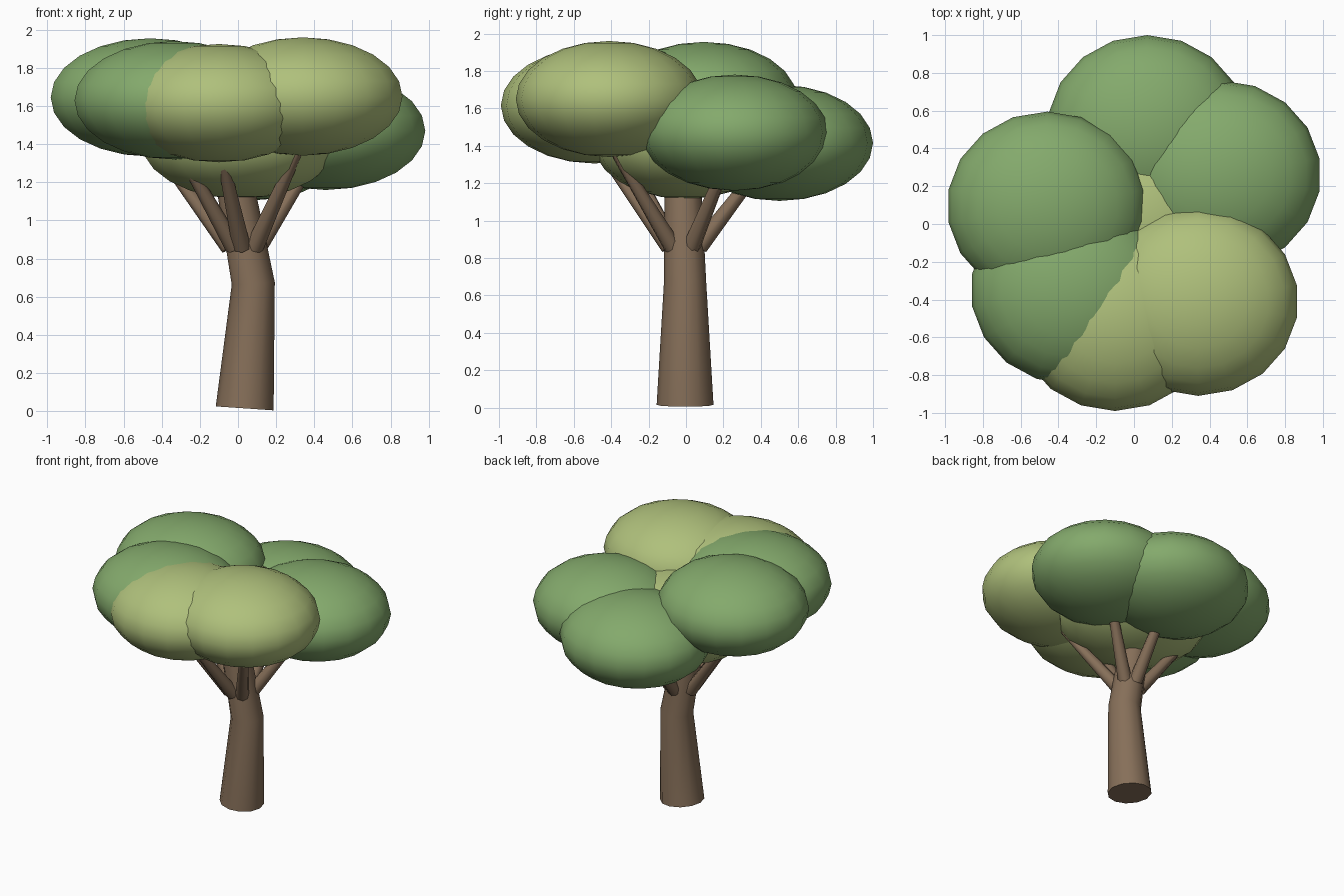
import bpy, bmesh, math
from mathutils import Vector

if "Cube" in bpy.data.objects:
    bpy.data.objects.remove(bpy.data.objects["Cube"])


def material(name, rgb):
    m = bpy.data.materials.new(name)
    m.diffuse_color = (*rgb, 1)
    m.use_nodes = True
    m.node_tree.nodes["Principled BSDF"].inputs["Base Color"].default_value = m.diffuse_color
    return m


BARK = material("bark", (0.24, 0.16, 0.10))
GREEN = material("leaf_green", (0.23, 0.40, 0.15))
LIME = material("leaf_lime", (0.43, 0.53, 0.20))


def finish(name, bm, mat, angle):
    bmesh.ops.recalc_face_normals(bm, faces=bm.faces)
    me = bpy.data.meshes.new(name)
    bm.to_mesh(me)
    bm.free()
    me.materials.append(mat)
    ob = bpy.data.objects.new(name, me)
    bpy.context.collection.objects.link(ob)
    bpy.ops.object.select_all(action='DESELECT')
    ob.select_set(True)
    bpy.context.view_layer.objects.active = ob
    bpy.ops.object.shade_smooth_by_angle(angle=math.radians(angle))
    return ob


def tapered_tube(name, points, radii, sides):
    """Capped tube through points, rings square to the path."""
    pts = [Vector(p) for p in points]
    bm = bmesh.new()
    rings = []
    for i, p in enumerate(pts):
        t = (pts[min(i + 1, len(pts) - 1)] - pts[max(i - 1, 0)]).normalized()
        u = Vector((0, 1, 0)).cross(t).normalized()
        v = t.cross(u)
        rings.append([bm.verts.new(p + radii[i] * (u * math.cos(a) + v * math.sin(a)))
                      for a in (2 * math.pi * k / sides for k in range(sides))])
    for a, b in zip(rings, rings[1:]):
        for k in range(sides):
            n = (k + 1) % sides
            bm.faces.new((a[k], a[n], b[n], b[k]))
    bm.faces.new(rings[0])
    bm.faces.new(rings[-1])
    return finish(name, bm, BARK, 50)


def foliage(name, centre, mat):
    bm = bmesh.new()
    bmesh.ops.create_uvsphere(bm, u_segments=18, v_segments=12, radius=1)
    bmesh.ops.scale(bm, vec=(0.53, 0.50, 0.31), verts=bm.verts)
    bmesh.ops.translate(bm, vec=centre, verts=bm.verts)
    return finish(name, bm, mat, 60)


# Bent trunk
tapered_tube("trunk", [(0.035, -0.005, 0.015), (0.08, -0.005, 0.67), (-0.04, -0.02, 1.32)],
             [0.152, 0.113, 0.095], 12)

# Outer foliage clumps, each carried by its own branch
clumps = [
    ("back", (0.07, 0.50, 1.415), GREEN),
    ("right", (0.46, 0.26, 1.47), GREEN),
    ("front_right", (0.34, -0.41, 1.65), LIME),
    ("front", (-0.10, -0.49, 1.615), LIME),
    ("front_left", (-0.335, -0.35, 1.63), GREEN),
    ("left", (-0.46, 0.095, 1.645), GREEN),
]
fork = Vector((0.035, -0.01, 0.86))
for name, c, mat in clumps:
    foliage("foliage_" + name, c, mat)
    out = Vector((c[0], c[1], 0)).normalized()
    tapered_tube("branch_" + name, [fork + out * 0.08, (c[0] * 0.97, c[1] * 0.97, 1.40)],
                 [0.048, 0.025], 8)

# Lower central clump
foliage("foliage_centre", (0.01, 0.0, 1.425), LIME)
